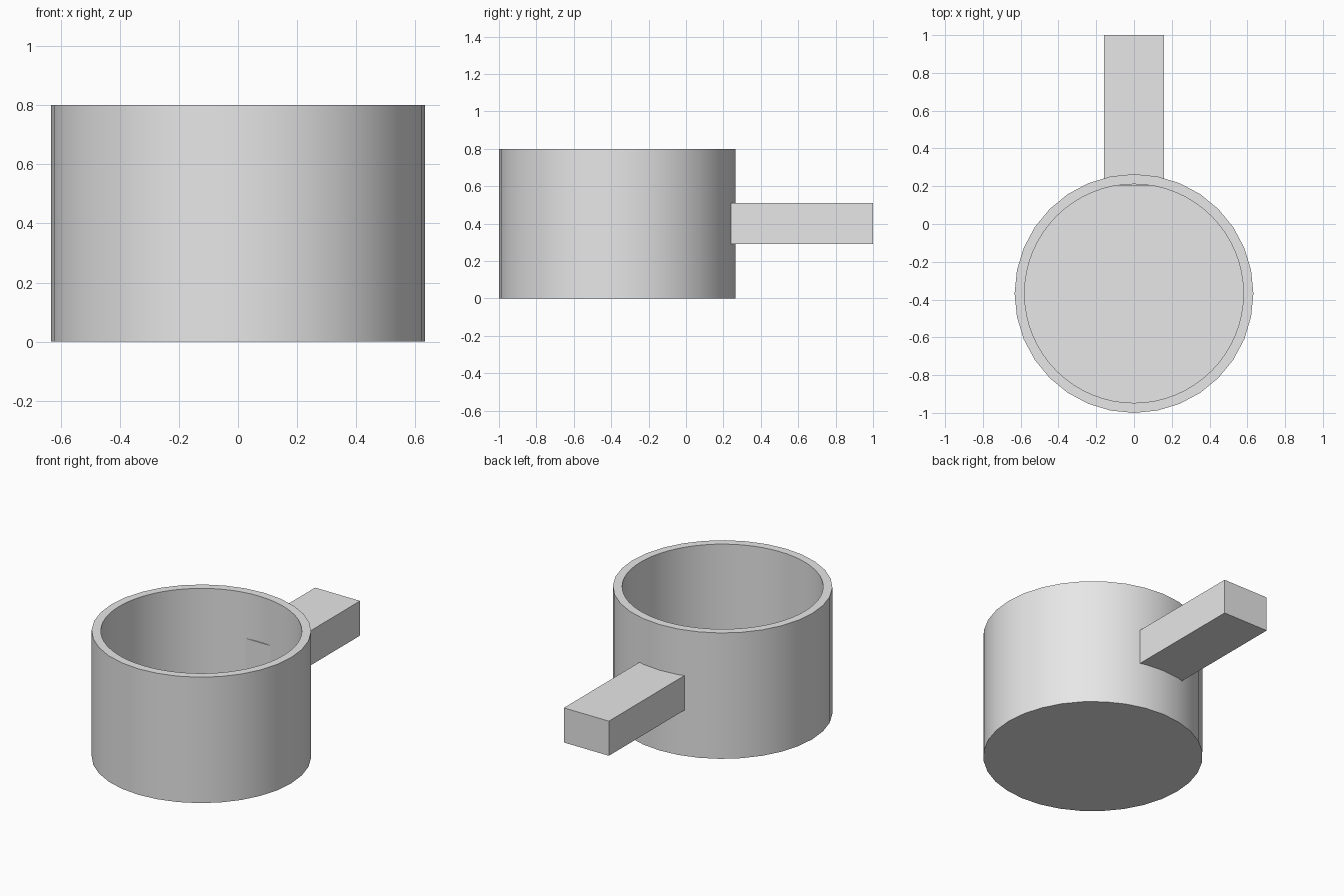
import bpy
import math

if "Cube" in bpy.data.objects:
    bpy.data.objects.remove(bpy.data.objects["Cube"], do_unlink=True)

RADIUS, WALL, HEIGHT = 0.632, 0.053, 0.8
CENTRE_Y = RADIUS - 1

# Single plain grey
grey = bpy.data.materials.new("light_grey")
grey.use_nodes = True
grey.diffuse_color = (0.8, 0.8, 0.8, 1)
grey.node_tree.nodes["Principled BSDF"].inputs["Base Color"].default_value = (0.8, 0.8, 0.8, 1)


def cylinder(name, radius, bottom, top, sides):
    bpy.ops.mesh.primitive_cylinder_add(vertices=sides, radius=radius, depth=top - bottom,
                                        location=(0, CENTRE_Y, (top + bottom) / 2))
    obj = bpy.context.object
    obj.name = name
    obj.data.materials.append(grey)
    return obj


# Hollow cup: outer cylinder with its inside cut away
cutter = cylinder("cup_cutter", RADIUS - WALL, WALL, HEIGHT + 0.2, 64)
cutter.hide_render = True
cup = cylinder("cup_body", RADIUS, 0, HEIGHT, 32)
hollow = cup.modifiers.new("hollow", 'BOOLEAN')
hollow.operation = 'DIFFERENCE'
hollow.solver = 'EXACT'
hollow.object = cutter
bpy.ops.object.modifier_apply(modifier=hollow.name)
bpy.data.objects.remove(cutter, do_unlink=True)
bpy.ops.object.shade_smooth_by_angle(angle=math.radians(30))

# Straight handle, reaching just through the back wall
start, end = 0.204, 1.0
bpy.ops.mesh.primitive_cube_add(size=1, location=(0, (start + end) / 2, HEIGHT / 2))
handle = bpy.context.object
handle.name = "handle"
handle.scale = (0.316, end - start, 0.22)
bpy.ops.object.transform_apply(location=False, rotation=False, scale=True)
handle.data.materials.append(grey)
